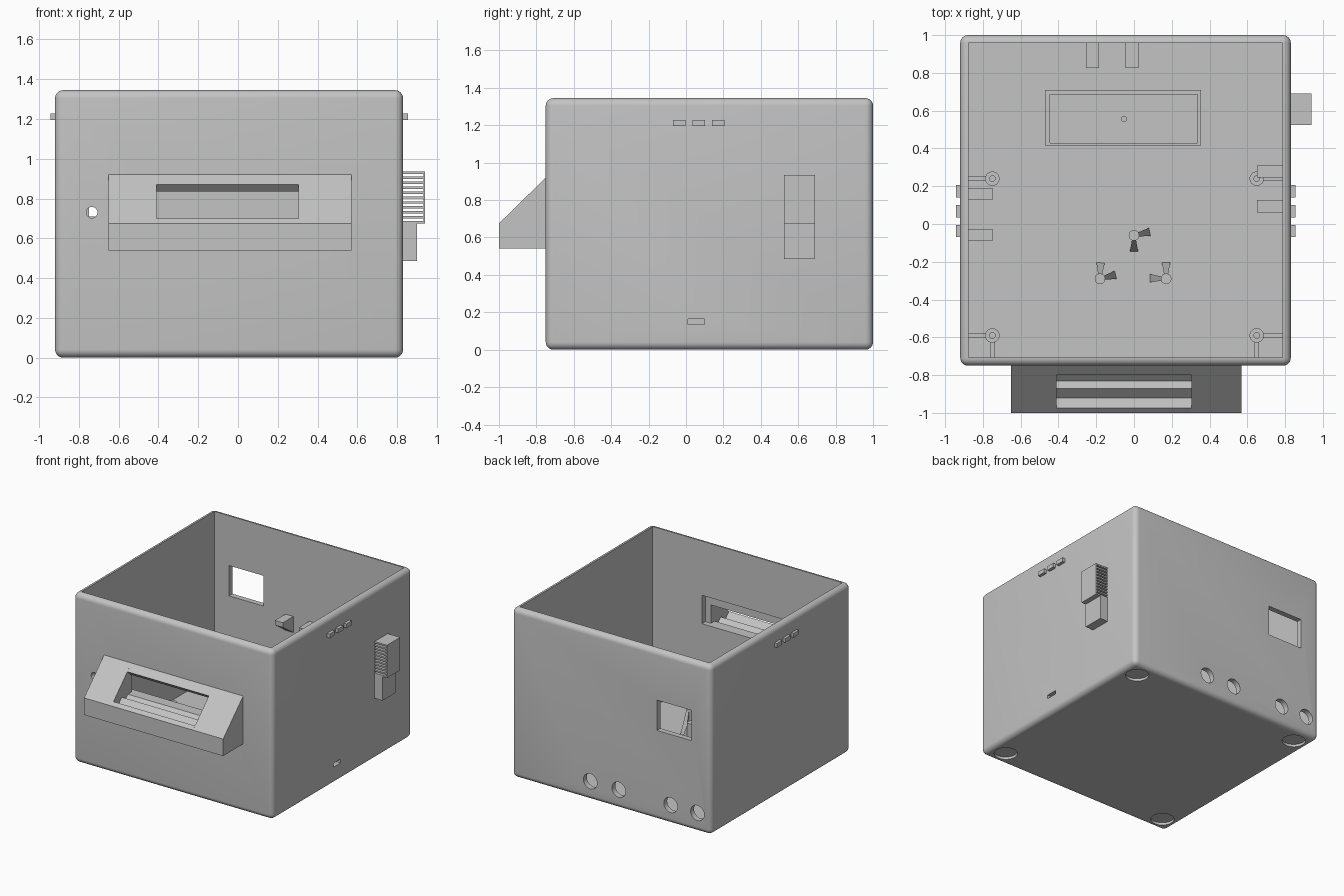
import bpy, bmesh, math
from mathutils import Vector, Matrix

cube = bpy.data.objects.get("Cube")
if cube:
    bpy.data.objects.remove(cube, do_unlink=True)

grey = bpy.data.materials.new("plain_grey")
grey.use_nodes = True
colour = (0.55, 0.55, 0.55, 1)
grey.diffuse_color = colour
for node in grey.node_tree.nodes:
    if node.type == 'BSDF_PRINCIPLED':
        node.inputs["Base Color"].default_value = colour


def finish(name, bm):
    bmesh.ops.recalc_face_normals(bm, faces=bm.faces)
    mesh = bpy.data.meshes.new(name)
    bm.to_mesh(mesh)
    bm.free()
    mesh.materials.append(grey)
    ob = bpy.data.objects.new(name, mesh)
    bpy.context.scene.collection.objects.link(ob)
    return ob


def box(name, x0, x1, y0, y1, z0, z1, round_by=0):
    bm = bmesh.new()
    bmesh.ops.create_cube(bm, size=1)
    for v in bm.verts:
        v.co = ((x0 + x1) / 2 + v.co.x * (x1 - x0),
                (y0 + y1) / 2 + v.co.y * (y1 - y0),
                (z0 + z1) / 2 + v.co.z * (z1 - z0))
    if round_by:
        bmesh.ops.bevel(bm, geom=bm.edges[:], offset=round_by, segments=6,
                        profile=0.5, affect='EDGES')
    return finish(name, bm)


def prism(name, points, axis, lo, hi):
    """Extrude a 2D outline along x (outline y, z) or y (outline x, z)."""
    place = {'x': lambda a, b, t: (t, a, b), 'y': lambda a, b, t: (a, t, b)}[axis]
    bm = bmesh.new()
    face = bm.faces.new([bm.verts.new(place(a, b, lo)) for a, b in points])
    new = bmesh.ops.extrude_face_region(bm, geom=[face])
    step = Vector(place(0, 0, hi - lo))
    bmesh.ops.translate(bm, vec=step, verts=[v for v in new["geom"]
                                             if isinstance(v, bmesh.types.BMVert)])
    return finish(name, bm)


def cylinder(name, centre, radius, depth, axis='z'):
    turn = {'z': Matrix(), 'y': Matrix.Rotation(math.pi / 2, 4, 'X'),
            'x': Matrix.Rotation(math.pi / 2, 4, 'Y')}[axis]
    bm = bmesh.new()
    bmesh.ops.create_cone(bm, cap_ends=True, segments=32, radius1=radius,
                          radius2=radius, depth=depth,
                          matrix=Matrix.Translation(centre) @ turn)
    return finish(name, bm)


def cut(ob, cutter):
    """Subtract the cutter from the object and remove it."""
    mod = ob.modifiers.new("cut", 'BOOLEAN')
    mod.operation, mod.solver, mod.object = 'DIFFERENCE', 'EXACT', cutter
    graph = bpy.context.evaluated_depsgraph_get()
    mesh = bpy.data.meshes.new_from_object(ob.evaluated_get(graph))
    ob.modifiers.clear()
    ob.data = mesh
    bpy.data.objects.remove(cutter, do_unlink=True)


def smooth(ob):
    bpy.ops.object.select_all(action='DESELECT')
    ob.select_set(True)
    bpy.context.view_layer.objects.active = ob
    bpy.ops.object.shade_smooth_by_angle(angle=math.radians(30))


# Case: rounded open box
L, R, F, B, TOP = -0.92, 0.83, -0.75, 1.0, 1.345
WALL, FLOOR = 0.043, 0.05
case = box("case", L, R, F, B, 0, TOP, 0.041)
cut(case, box("cavity", L + WALL, R - WALL, F + WALL, B - WALL, FLOOR, 1.6))

# Openings: display, rear window, rear sockets, front button, side slot
cut(case, box("display_cut", -0.46, 0.355, -0.8, -0.68, 0.69, 0.915))
cut(case, box("window_cut", -0.75, -0.445, 0.9, 1.1, 0.71, 0.95))
for x in (0.14, -0.11, -0.565, -0.80):
    cut(case, cylinder("socket_cut", (x, B, 0.15), 0.06, 0.2, 'y'))
cut(case, cylinder("button_cut", (-0.735, F, 0.73), 0.028, 0.2, 'y'))
cut(case, box("slot_cut", 0.75, 0.9, 0.01, 0.10, 0.135, 0.165))

# Shallow foot recesses underneath
for x in (L + 0.13, R - 0.13):
    for y in (F + 0.13, B - 0.13):
        cut(case, cylinder("foot_cut", (x, y, 0), 0.085, 0.04))
smooth(case)

# Sloped display hood: solid ends, grooved sill and upper lip
hood = [(F, 0.54), (-1, 0.54), (-1, 0.675), (F, 0.92)]
sill = [(F, 0.54), (-1, 0.54), (-1, 0.675), (-0.975, 0.70), (-0.92, 0.645),
        (-0.87, 0.695), (-0.83, 0.655), (-0.795, 0.69), (F, 0.69)]
lip = [(F, 0.92), (-0.80, 0.87), (-0.765, 0.835), (F, 0.835)]
prism("hood_right_end", hood, 'x', -0.65, -0.41)
prism("hood_left_end", hood, 'x', 0.305, 0.57)
prism("hood_sill", sill, 'x', -0.41, 0.305)
prism("hood_lip", lip, 'x', -0.41, 0.305)

# Small clips high on both sides
for y in (-0.07, 0.035, 0.14):
    box("left_clip", R - 0.01, R + 0.024, y, y + 0.066, 1.195, 1.228)
    box("right_clip", L - 0.022, L + 0.01, y, y + 0.066, 1.195, 1.228)

# Slatted vent housing on the left side
Y0, Y1 = 0.525, 0.69
box("vent_base", R - 0.01, 0.90, Y0, Y1, 0.485, 0.675)
box("vent_cover", 0.932, 0.94, Y0, Y1, 0.675, 0.935)
slats = 11
pitch = (0.26 - 0.012) / (slats - 1)
for i in range(slats):
    z = 0.675 + i * pitch
    box("vent_slat", R - 0.01, 0.933, Y0, Y1, z, z + 0.012)

# Wedge brackets on the inside walls
def bracket(axis, wall, inward, lo, hi):
    outline = [(wall, 0.697), (wall + inward, 0.697),
               (wall + inward, 0.66), (wall, 0.57)]
    prism("wall_bracket", outline, axis, lo, hi)

for x in (-0.255, -0.045):
    bracket('x', B - WALL, -0.13, x, x + 0.07)
for y in (-0.088, 0.13):
    bracket('y', L + WALL, 0.13, y, y + 0.058)
for y in (0.06, 0.245):
    bracket('y', R - WALL, -0.135, y, y + 0.066)

# Screw bosses with ribs to the walls
BOSS = 0.14
for x, wall in ((-0.75, L + WALL), (0.65, R - WALL)):
    side = math.copysign(0.03, x)
    for y in (-0.59, 0.24):
        boss = cylinder("screw_boss", (x, y, (FLOOR + BOSS) / 2), 0.038, BOSS - FLOOR)
        cut(boss, cylinder("screw_cut", (x, y, BOSS), 0.015, 0.12))
        smooth(boss)
        a, b = sorted((x + side, wall))
        box("side_rib", a, b, y - 0.013, y + 0.013, FLOOR, BOSS - 0.01)
    box("front_rib", x - 0.013, x + 0.013, F + WALL, -0.62, FLOOR, BOSS - 0.01)

# Posts with two tapered buttresses each
POST = 0.25
for x, y, angles in ((0, -0.06, (-90, 12)), (-0.18, -0.29, (88, 14)),
                     (0.17, -0.29, (90, 178))):
    smooth(cylinder("post", (x, y, (FLOOR + POST) / 2), 0.028, POST - FLOOR))
    for angle in angles:
        bm = bmesh.new()
        for s in (-1, 1):
            for r, w, z in ((0.02, 0.01, FLOOR), (0.02, 0.01, POST - 0.01),
                            (0.085, 0.022, FLOOR)):
                bm.verts.new((r, s * w, z))
        bmesh.ops.convex_hull(bm, input=bm.verts[:])
        bm.transform(Matrix.Translation((x, y, 0))
                     @ Matrix.Rotation(math.radians(angle), 4, 'Z'))
        finish("post_buttress", bm)

# Raised tray frame on the floor with a locating peg
tray = box("floor_tray", -0.47, 0.355, 0.415, 0.71, FLOOR - 0.01, 0.12)
cut(tray, box("tray_cut", -0.445, 0.335, 0.43, 0.685, FLOOR, 0.2))
smooth(cylinder("tray_peg", (-0.053, 0.555, 0.06), 0.016, 0.03))
